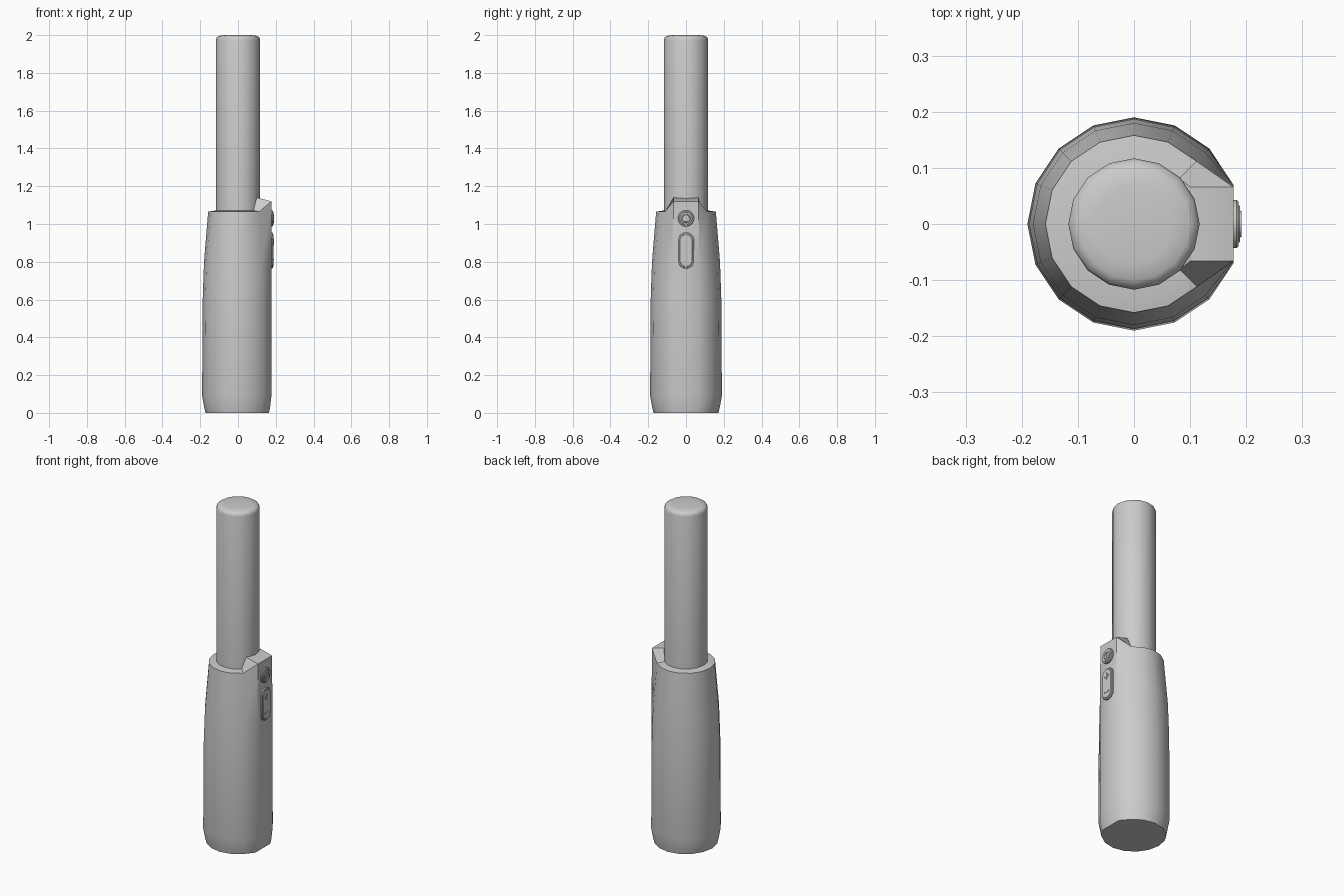
import bpy
import bmesh
from math import sin, cos, pi, radians

cube = bpy.data.objects.get("Cube")
if cube:
    bpy.data.objects.remove(cube)

grey = bpy.data.materials.new("plain_grey")
grey.use_nodes = True
grey.diffuse_color = (0.6, 0.6, 0.6, 1)
grey.node_tree.nodes["Principled BSDF"].inputs["Base Color"].default_value = (0.6, 0.6, 0.6, 1)

SIDES = 16
PANEL_X = 0.177


def loft(name, rings, angle=40, cap_top=True):
    """Skin a stack of equal closed rings and cap the ends."""
    bm = bmesh.new()
    loops = [[bm.verts.new(p) for p in ring] for ring in rings]
    n = len(loops[0])
    for a, b in zip(loops, loops[1:]):
        for i in range(n):
            j = (i + 1) % n
            bm.faces.new((a[i], a[j], b[j], b[i]))
    bm.faces.new(loops[0][::-1])
    if cap_top:
        bm.faces.new(loops[-1])
    bmesh.ops.recalc_face_normals(bm, faces=bm.faces)
    mesh = bpy.data.meshes.new(name)
    bm.to_mesh(mesh)
    bm.free()
    mesh.materials.append(grey)
    obj = bpy.data.objects.new(name, mesh)
    bpy.context.collection.objects.link(obj)
    bpy.ops.object.select_all(action='DESELECT')
    obj.select_set(True)
    bpy.context.view_layer.objects.active = obj
    bpy.ops.object.shade_smooth_by_angle(angle=radians(angle))
    return obj


def circle(r, z):
    return [(r * cos(2 * pi * i / SIDES), r * sin(2 * pi * i / SIDES), z) for i in range(SIDES)]


def handle_ring(r, z, panel_x, panel_y, panel_z):
    """Round ring whose +x side is flattened into the control panel."""
    ring = circle(r, z)
    ring[0] = (panel_x, 0, panel_z)
    ring[1] = (panel_x, panel_y, panel_z)
    ring[-1] = (panel_x, -panel_y, panel_z)
    return ring


# Handle with flat control panel and raised hump at its top
handle_profile = [(0, 0.172, 0.164), (0.03, 0.179, 0.17), (0.09, 0.19, PANEL_X),
                  (0.6, 0.187, PANEL_X), (0.8, 0.18, PANEL_X)]
rings = [handle_ring(r, z, px, 0.07, z) for z, r, px in handle_profile]
rings.append(handle_ring(0.158, 1.065, PANEL_X, 0.066, 1.12))
rings.append(handle_ring(0.115, 1.072, 0.1, 0.066, 1.14))
loft("handle", rings)

# Slim upper tube with rounded tip
tube_profile = [(1.05, 0.117), (1.975, 0.117), (1.988, 0.113), (1.996, 0.1), (2.0, 0.07)]
loft("upper_tube", [circle(r, z) for z, r in tube_profile], 50)


def pill(r, half, x, z):
    """Stadium outline on the panel; half = 0 gives a circle."""
    pts = []
    for k in range(24):
        a = 2 * pi * (k + 0.5) / 24
        pts.append((x, r * cos(a), z + r * sin(a) + (half if sin(a) > 0 else -half)))
    return pts


def button(name, z, half):
    steps = [(0.043, 0.165), (0.043, 0.183), (0.04, 0.186), (0.034, 0.186), (0.032, 0.189)]
    loft(name, [pill(r, half, x, z) for r, x in steps])


def bar(name, z, width, height):
    w, h = width / 2, height / 2
    loft(name, [[(x, -w, z - h), (x, w, z - h), (x, w, z + h), (x, -w, z + h)]
                for x in (0.187, 0.1915)])


# Controls on the panel
button("power_button", 1.03, 0)
button("rocker_button", 0.86, 0.052)

# Raised marks on the buttons
bar("plus_mark_across", 0.905, 0.036, 0.007)
bar("plus_mark_upright", 0.905, 0.007, 0.036)
bar("minus_mark", 0.81, 0.036, 0.007)
bar("power_mark_bar", 1.035, 0.006, 0.03)

bpy.ops.mesh.primitive_torus_add(major_segments=24, minor_segments=6, major_radius=0.021,
                                 minor_radius=0.003, location=(0.189, 0, 1.03),
                                 rotation=(0, pi / 2, 0))
ring_mark = bpy.context.object
ring_mark.name = "power_mark_ring"
ring_mark.data.materials.append(grey)
bpy.ops.object.shade_smooth_by_angle(angle=radians(60))
